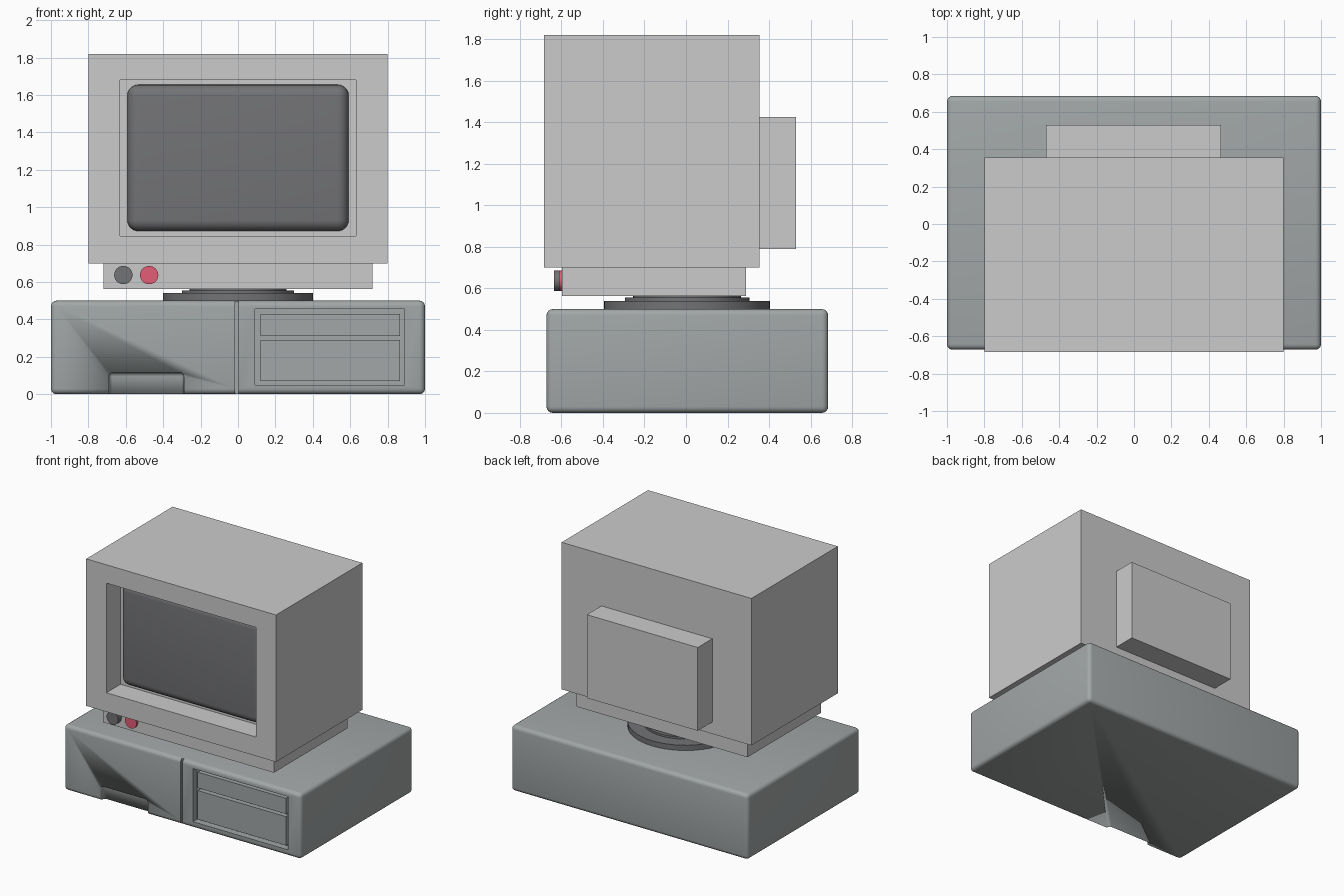
import bpy, math

if "Cube" in bpy.data.objects:
    bpy.data.objects.remove(bpy.data.objects["Cube"])


def mat(name, rgb):
    m = bpy.data.materials.new(name)
    m.diffuse_color = (*rgb, 1)
    m.use_nodes = True
    m.node_tree.nodes["Principled BSDF"].inputs["Base Color"].default_value = m.diffuse_color
    return m


CASE = mat("case_grey", (0.36, 0.385, 0.385))
REAR = mat("rear_grey", (0.67, 0.70, 0.67))
DARK = mat("dark_grey", (0.17, 0.172, 0.18))
RED = mat("red", (0.77, 0.11, 0.18))


def activate(ob):
    bpy.ops.object.select_all(action='DESELECT')
    bpy.context.view_layer.objects.active = ob
    ob.select_set(True)


def finish(ob, name, material):
    ob.name = name
    if material:
        ob.data.materials.append(material)
    return ob


def box(name, x, y, z, material=None, bevel=0, segments=4):
    """Box from (min, max) pairs, optionally with rounded edges."""
    bpy.ops.mesh.primitive_cube_add(size=1, location=[sum(p) / 2 for p in (x, y, z)])
    ob = bpy.context.object
    ob.scale = [p[1] - p[0] for p in (x, y, z)]
    bpy.ops.object.transform_apply(location=False, rotation=False, scale=True)
    if bevel:
        mod = ob.modifiers.new("round", 'BEVEL')
        mod.width, mod.segments = bevel, segments
        bpy.ops.object.modifier_apply(modifier=mod.name)
        bpy.ops.object.shade_smooth_by_angle(angle=math.radians(40))
    return finish(ob, name, material)


def disc(name, radius, depth, loc, material, rot=(0, 0, 0), sides=48):
    bpy.ops.mesh.primitive_cylinder_add(vertices=sides, radius=radius, depth=depth,
                                        location=loc, rotation=rot)
    bpy.ops.object.shade_smooth_by_angle(angle=math.radians(40))
    return finish(bpy.context.object, name, material)


def cut(ob, cutter):
    cutter.hide_render = True
    activate(ob)
    mod = ob.modifiers.new("cut", 'BOOLEAN')
    mod.operation, mod.solver, mod.object = 'DIFFERENCE', 'EXACT', cutter
    bpy.ops.object.modifier_apply(modifier=mod.name)
    bpy.data.objects.remove(cutter)


# computer case with seam, foot notch and drive bay cut into its front
FRONT = -0.672
case = box("computer_case", (-1, 1), (FRONT, 0.685), (0, 0.5), CASE, 0.03)
cut(case, box("seam_cutter", (-0.015, 0.002), (-0.8, FRONT + 0.02), (-0.1, 0.6)))
cut(case, box("notch_cutter", (-0.69, -0.29), (-0.8, FRONT + 0.05), (-0.2, 0.115), None, 0.02))
cut(case, box("bay_cutter", (0.09, 0.89), (-0.8, FRONT + 0.05), (0.05, 0.455)))

# two drives inside the bay
for name, z in (("lower_drive", (0.07, 0.29)), ("upper_drive", (0.31, 0.43))):
    box(name, (0.12, 0.865), (FRONT + 0.015, FRONT + 0.08), z, CASE)

# swivel stand
disc("swivel_base", 0.4, 0.05, (0, 0.005, 0.515), DARK)
disc("swivel_plate", 0.3, 0.03, (0, 0.005, 0.54), DARK)
disc("swivel_neck", 0.26, 0.04, (0, 0.005, 0.55), DARK)

# monitor shell with screen recess
monitor = box("monitor_shell", (-0.8, 0.8), (-0.685, 0.355), (0.70, 1.82))
cut(monitor, box("recess_cutter", (-0.63, 0.63), (-0.8, -0.515), (0.845, 1.68)))
box("monitor_rear", (-0.47, 0.465), (0.34, 0.53), (0.79, 1.425), REAR)
box("monitor_chin", (-0.72, 0.72), (-0.597, 0.288), (0.563, 0.71))
box("screen", (-0.592, 0.592), (-0.58, -0.44), (0.872, 1.655), DARK, 0.06, 6)

# control knobs on the chin
for name, x, front, material in (("dark_knob", -0.613, -0.637, DARK), ("red_knob", -0.475, -0.613, RED)):
    disc(name, 0.049, -0.58 - front, (x, (front - 0.58) / 2, 0.637), material,
         (math.pi / 2, 0, 0), 32)
